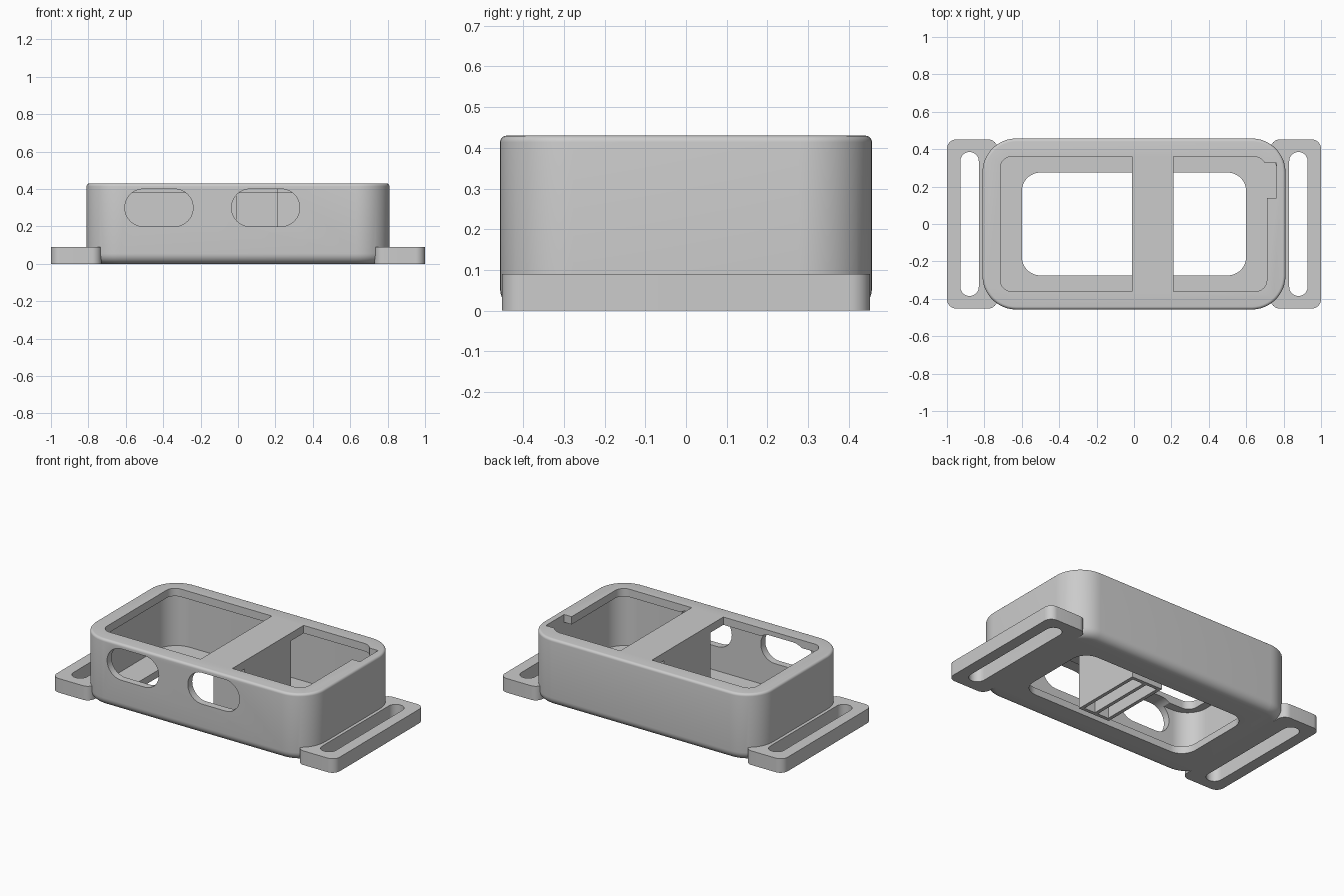
import bpy, bmesh, math

if "Cube" in bpy.data.objects:
    bpy.data.objects.remove(bpy.data.objects["Cube"])

grey = bpy.data.materials.new("plain grey")
grey.use_nodes = True
grey.diffuse_color = (0.6, 0.6, 0.6, 1)
grey.node_tree.nodes["Principled BSDF"].inputs["Base Color"].default_value = (0.6, 0.6, 0.6, 1)


def outline(x0, x1, y0, y1, radii, steps=12):
    """Rounded rectangle; radii run from the high-x high-y corner, anticlockwise."""
    pts = []
    corners = ((x1, y1, -1, -1), (x0, y1, 1, -1), (x0, y0, 1, 1), (x1, y0, -1, 1))
    for k, ((x, y, sx, sy), r) in enumerate(zip(corners, radii)):
        if r <= 0:
            pts.append((x, y))
            continue
        for i in range(steps + 1):
            a = math.pi / 2 * (k + i / steps)
            pts.append((x + sx * r + r * math.cos(a), y + sy * r + r * math.sin(a)))
    return pts


def loft(name, rings):
    """Closed solid through matching rings of (points, height)."""
    bm = bmesh.new()
    rows = [[bm.verts.new((x, y, z)) for x, y in pts] for pts, z in rings]
    for low, high in zip(rows, rows[1:]):
        for i in range(len(low)):
            j = (i + 1) % len(low)
            bm.faces.new((low[i], low[j], high[j], high[i]))
    bm.faces.new(rows[0][::-1])
    bm.faces.new(rows[-1])
    bmesh.ops.recalc_face_normals(bm, faces=bm.faces)
    mesh = bpy.data.meshes.new(name)
    bm.to_mesh(mesh)
    bm.free()
    mesh.materials.append(grey)
    ob = bpy.data.objects.new(name, mesh)
    bpy.context.collection.objects.link(ob)
    return ob


def prism(name, x0, x1, y0, y1, z0, z1, radii=(0, 0, 0, 0)):
    pts = outline(x0, x1, y0, y1, radii)
    return loft(name, [(pts, z0), (pts, z1)])


def combine(target, tool, operation="DIFFERENCE"):
    tool.hide_render = True
    mod = target.modifiers.new("cut", "BOOLEAN")
    mod.operation, mod.object, mod.solver = operation, tool, "EXACT"
    bpy.context.view_layer.update()
    mesh = bpy.data.meshes.new_from_object(
        target.evaluated_get(bpy.context.evaluated_depsgraph_get()))
    target.modifiers.clear()
    target.data = mesh
    bpy.data.objects.remove(tool)


# Case body with a broad lower fillet and a fine upper one
HX, HY, TOP, CORNER = 0.81, 0.457, 0.43, 0.18
LOW, HIGH, WALL, CEILING = 0.055, 0.016, 0.045, 0.38


def body_ring(inset, z):
    return outline(inset - HX, HX - inset, inset - HY, HY - inset, [CORNER - inset] * 4), z


rings = []
for i in range(9):
    a = math.pi / 2 * i / 8
    rings.append(body_ring(LOW * (1 - math.sin(a)), LOW * (1 - math.cos(a))))
for i in range(6):
    a = math.pi / 2 * i / 5
    rings.append(body_ring(HIGH * (1 - math.cos(a)), TOP - HIGH * (1 - math.sin(a))))
case = loft("case_body", rings)

# Strap lugs on both ends
for side in (-1, 1):
    x0, x1 = sorted((side * 0.73, side))
    lug = prism("strap_lug", x0, x1, -0.452, 0.452, 0, 0.09, [0.05] * 4)
    combine(case, lug, "UNION")
    x0, x1 = sorted((side * 0.83, side * 0.928))
    slot = prism("strap_slot", x0, x1, -0.385, 0.385, -0.1, 0.2, [0.0489] * 4)
    combine(case, slot)

# Hollow interior
inner = [CORNER - WALL] * 4
combine(case, prism("cavity", WALL - HX, HX - WALL, WALL - HY, HY - WALL,
                    WALL, CEILING, inner))

# Opening in the floor
combine(case, prism("floor_opening", -0.6, 0.6, -0.275, 0.275, -0.1, 0.2, [0.1] * 4))

# Two top windows either side of the bridge, and the side notch
combine(case, prism("left_window", -0.715, -0.012, -0.36, 0.36, 0.3, 0.6, (0, 0.06, 0.06, 0)))
combine(case, prism("right_window", 0.212, 0.71, -0.36, 0.36, 0.3, 0.6, (0.07, 0, 0, 0.06)))
combine(case, prism("notch", 0.6, 0.763, 0.14, 0.325, 0.3, 0.6))

# Two long holes through the front wall
for x0, x1 in ((-0.605, -0.24), (-0.035, 0.33)):
    hole = prism("front_hole", x0, x1, 0.2, 0.4, 0.358, 0.6, [0.0999] * 4)
    hole.rotation_euler.x = math.pi / 2
    combine(case, hole)

# Hollow divider hanging below the bridge
divider = prism("center_divider", -0.01, 0.21, -0.235, 0.235, 0, CEILING + 0.005)
for x0 in (0.012, 0.111):
    combine(divider, prism("divider_slot", x0, x0 + 0.077, -0.213, 0.213, -0.1, 0.36))

for ob in (case, divider):
    bpy.ops.object.select_all(action="DESELECT")
    ob.select_set(True)
    bpy.context.view_layer.objects.active = ob
    bpy.ops.object.shade_smooth_by_angle(angle=math.radians(30))
